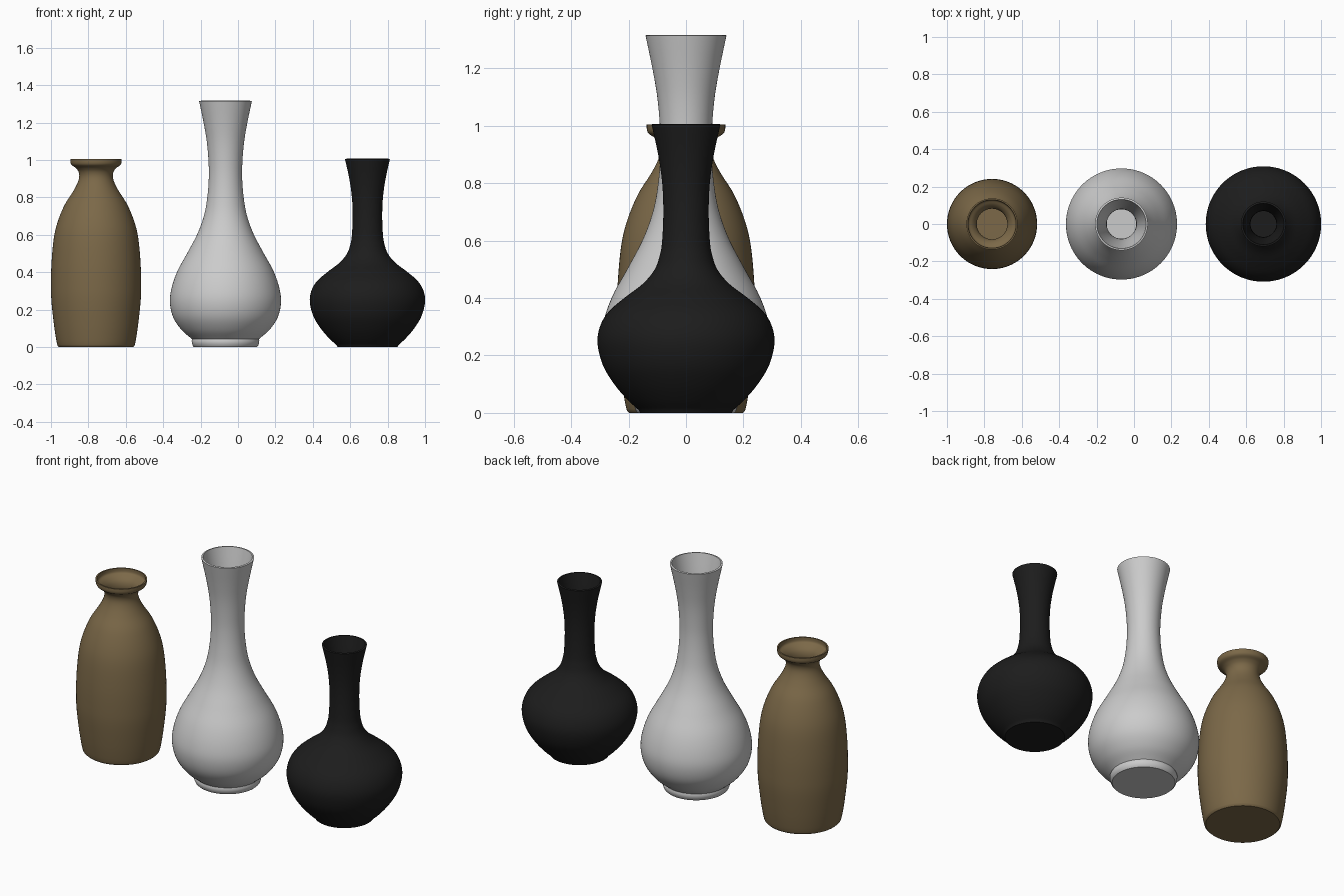
import bpy, bmesh, math
from mathutils import Vector

if "Cube" in bpy.data.objects:
    bpy.data.objects.remove(bpy.data.objects["Cube"])


def smooth_profile(pts, steps=5):
    """Catmull-Rom curve through (radius, height) points."""
    p = [Vector(q) for q in pts]
    p = [2 * p[0] - p[1]] + p + [2 * p[-1] - p[-2]]
    out = []
    for a, b, c, d in zip(p, p[1:], p[2:], p[3:]):
        for i in range(steps):
            t = i / steps
            out.append(0.5 * (2 * b + (c - a) * t + (2 * a - 5 * b + 4 * c - d) * t * t
                              + (3 * b - a - 3 * c + d) * t ** 3))
    return out + [p[-2]]


def vase(name, x, foot, body, color=None, wall=0.01, sides=96):
    """Lathe a foot (straight segments) and body (curve), then hollow it."""
    profile = [Vector(q) for q in foot] + smooth_profile(body)
    bm = bmesh.new()
    pole = bm.verts.new((0, 0, 0))
    rings = [[bm.verts.new((r * math.cos(2 * math.pi * i / sides),
                            r * math.sin(2 * math.pi * i / sides), z))
              for i in range(sides)] for r, z in profile]
    for i in range(sides):
        j = (i + 1) % sides
        bm.faces.new((pole, rings[0][j], rings[0][i]))
        for lo, hi in zip(rings, rings[1:]):
            bm.faces.new((lo[i], lo[j], hi[j], hi[i]))
    me = bpy.data.meshes.new(name)
    bm.to_mesh(me)
    bm.free()
    ob = bpy.data.objects.new(name, me)
    bpy.context.collection.objects.link(ob)
    ob.location.x = x
    # wall thickness, grown inwards
    mod = ob.modifiers.new("wall", 'SOLIDIFY')
    mod.thickness = wall
    mod.offset = -1
    bpy.ops.object.select_all(action='DESELECT')
    ob.select_set(True)
    bpy.context.view_layer.objects.active = ob
    bpy.ops.object.modifier_apply(modifier=mod.name)
    bpy.ops.object.shade_smooth_by_angle(angle=math.radians(35))
    if color:
        mat = bpy.data.materials.new(name + "_glaze")
        mat.diffuse_color = (*color, 1)
        mat.use_nodes = True
        mat.node_tree.nodes["Principled BSDF"].inputs["Base Color"].default_value = mat.diffuse_color
        me.materials.append(mat)
    return ob


# Brown bottle with flared lip
vase("brown_bottle_vase", -0.759, [(0.198, 0)],
     [(0.206, 0.008), (0.213, 0.04), (0.225, 0.12), (0.238, 0.24), (0.241, 0.33),
      (0.238, 0.45), (0.226, 0.58), (0.205, 0.67), (0.168, 0.76), (0.124, 0.83),
      (0.1, 0.875), (0.09, 0.91), (0.094, 0.938), (0.109, 0.958), (0.129, 0.972),
      (0.136, 0.985), (0.137, 1.005)], (0.2, 0.14, 0.065), 0.008)

# Tall pale vase on a separate foot ring
vase("tall_pale_vase", -0.067,
     [(0.168, 0), (0.174, 0.006), (0.179, 0.02), (0.181, 0.034), (0.178, 0.041)],
     [(0.178, 0.042), (0.235, 0.092), (0.28, 0.16), (0.297, 0.24), (0.287, 0.32),
      (0.255, 0.41), (0.2, 0.51), (0.148, 0.61), (0.113, 0.71), (0.096, 0.81),
      (0.089, 0.91), (0.091, 1.0), (0.1, 1.1), (0.117, 1.2), (0.141, 1.315)])

# Black squat vase with slender neck
vase("black_squat_vase", 0.692, [(0.16, 0)],
     [(0.165, 0.01), (0.205, 0.047), (0.25, 0.1), (0.289, 0.165), (0.308, 0.24),
      (0.3, 0.3), (0.27, 0.352), (0.213, 0.402), (0.15, 0.45), (0.109, 0.5),
      (0.091, 0.55), (0.083, 0.6), (0.079, 0.7), (0.083, 0.8), (0.097, 0.9),
      (0.12, 1.005)], (0.012, 0.012, 0.012))
